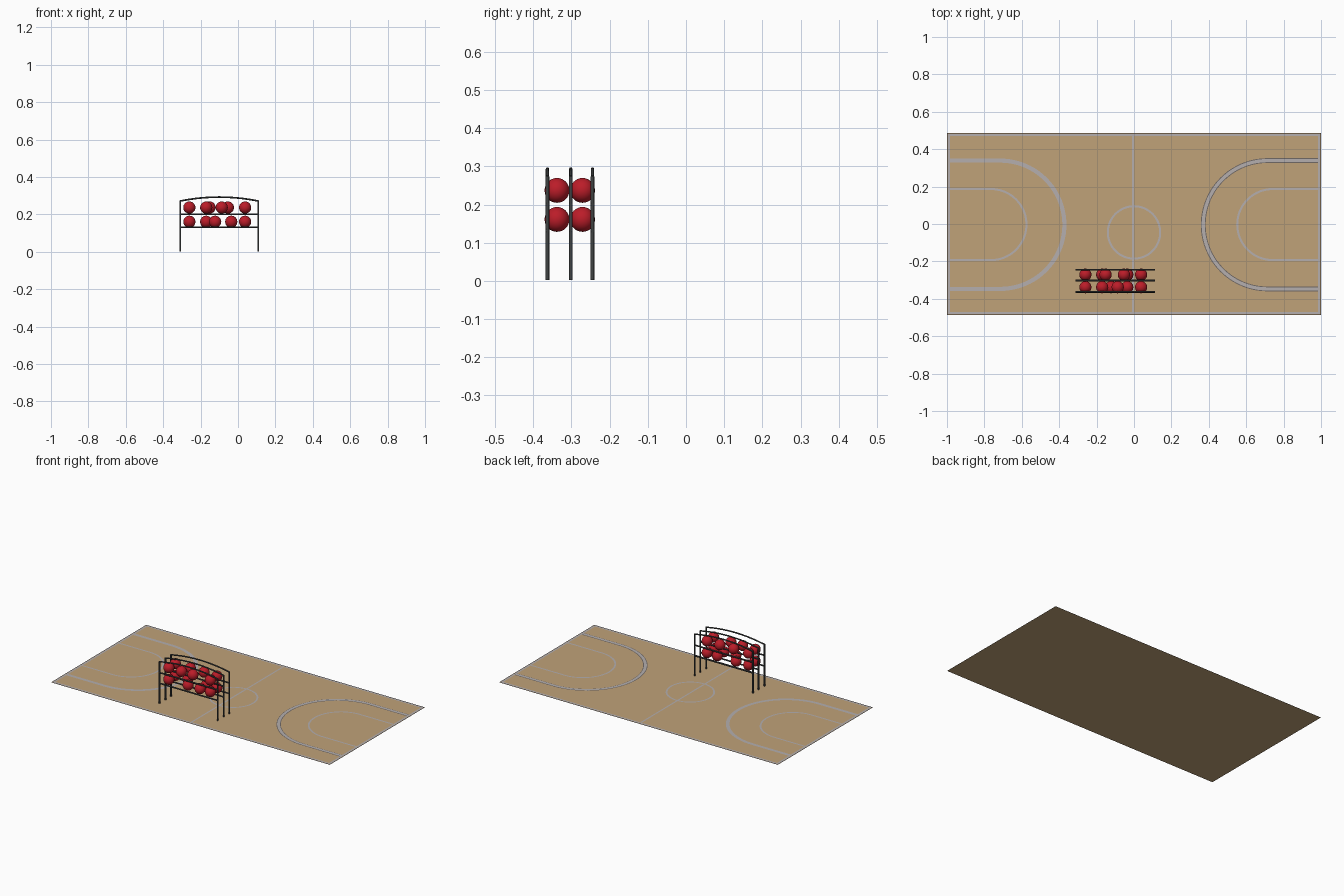
import bpy, math
from math import sin, cos, pi
from mathutils import Vector

if "Cube" in bpy.data.objects:
    bpy.data.objects.remove(bpy.data.objects["Cube"])


def mat(name, col):
    m = bpy.data.materials.new(name)
    m.diffuse_color = (*col, 1)
    m.use_nodes = True
    m.node_tree.nodes["Principled BSDF"].inputs["Base Color"].default_value = m.diffuse_color
    return m


WOOD = mat("wood", (0.53, 0.36, 0.19))
PAINT = mat("line_paint", (0.46, 0.43, 0.43))
EDGE = mat("line_edge", (0.16, 0.14, 0.13))
METAL = mat("dark_metal", (0.05, 0.055, 0.055))
RED = mat("red_ball", (0.5, 0.012, 0.022))


def mesh_obj(name, verts, faces, material):
    me = bpy.data.meshes.new(name)
    me.from_pydata(verts, [], faces)
    me.materials.append(material)
    ob = bpy.data.objects.new(name, me)
    bpy.context.collection.objects.link(ob)
    return ob


def ribbon(name, path, width, material=PAINT, z=0.0015, closed=False):
    """Flat painted strip following a 2D path, with mitred corners."""
    pts = [Vector(p) for p in path]
    n = len(pts)
    verts = []
    for i, p in enumerate(pts):
        a = pts[i - 1] if (closed or i > 0) else p
        b = pts[(i + 1) % n] if (closed or i < n - 1) else p
        d1 = (p - a).normalized() if a != p else (b - p).normalized()
        d2 = (b - p).normalized() if b != p else d1
        n1, n2 = Vector((-d1.y, d1.x)), Vector((-d2.y, d2.x))
        m = (n1 + n2).normalized()
        m *= width / 2 / m.dot(n1)
        verts += [(*(p + m), z), (*(p - m), z)]
    faces = []
    for i in range(n if closed else n - 1):
        j = (i + 1) % n
        faces.append((2 * i, 2 * i + 1, 2 * j + 1, 2 * j))
    return mesh_obj(name, verts, faces, material)


def u_path(side, x_end, xc, yc, r, steps=40):
    """Two straights joined by a half circle; side is -1 left, 1 right."""
    arc = [(xc - side * r * cos(t), yc + r * sin(t))
           for t in (-pi / 2 + pi * i / steps for i in range(steps + 1))]
    return [(x_end, yc - r)] + arc + [(x_end, yc + r)]


def rect(x, y):
    return [(-x, -y), (x, -y), (x, y), (-x, y)]


def tube(name, path, r):
    cu = bpy.data.curves.new(name, 'CURVE')
    cu.dimensions = '3D'
    cu.bevel_depth = r
    cu.bevel_resolution = 2
    cu.use_fill_caps = True
    sp = cu.splines.new('POLY')
    sp.points.add(len(path) - 1)
    for p, co in zip(sp.points, path):
        p.co = (*co, 1)
    cu.materials.append(METAL)
    ob = bpy.data.objects.new(name, cu)
    bpy.context.collection.objects.link(ob)
    bpy.ops.object.select_all(action='DESELECT')
    bpy.context.view_layer.objects.active = ob
    ob.select_set(True)
    bpy.ops.object.convert(target='MESH')
    bpy.ops.object.shade_smooth_by_angle(angle=math.radians(50))


# Court floor and its painted markings
mesh_obj("court_floor", [(*p, 0) for p in rect(1, 0.487)], [(0, 1, 2, 3)], WOOD)
ribbon("court_edge", rect(0.998, 0.485), 0.004, EDGE, closed=True)
ribbon("border_line", rect(0.989, 0.476), 0.012, closed=True)
ribbon("centre_line", [(-0.005, -0.476), (-0.005, 0.476)], 0.010)
ribbon("centre_circle", [(0.14 * cos(2 * pi * i / 64), -0.045 + 0.14 * sin(2 * pi * i / 64))
                         for i in range(64)], 0.011, closed=True)
ribbon("left_outer_arc", u_path(-1, -0.985, -0.715, -0.004, 0.343), 0.022)
ribbon("right_outer_arc_edge", u_path(1, 0.985, 0.713, -0.004, 0.343), 0.026, EDGE, 0.001)
ribbon("right_outer_arc", u_path(1, 0.983, 0.713, -0.004, 0.343), 0.017, z=0.002)
ribbon("left_key", u_path(-1, -0.985, -0.765, -0.003, 0.19), 0.011)
ribbon("right_key", u_path(1, 0.985, 0.742, -0.003, 0.19), 0.011)

# Ball rack: three arched frames, each with two rails
X0, X1 = -0.309, 0.108
for label, y in (("front", -0.363), ("middle", -0.302), ("back", -0.245)):
    arch = []
    for i in range(11):
        t = i / 10
        arch.append((X0 + (X1 - X0) * t, y, 0.272 + 0.021 * 4 * t * (1 - t)))
    tube(label + "_top_arch", arch, 0.0045)
    for side, x in (("left", X0), ("right", X1)):
        tube(f"{label}_{side}_leg", [(x, y, 0.002), (x, y, 0.274)], 0.005)
    for level, z in (("lower", 0.132), ("upper", 0.201)):
        tube(f"{label}_{level}_rail", [(X0 - 0.004, y, z), (X1 + 0.004, y, z)], 0.0048)

# Balls on the rack: (y, z) of the row, then x positions
rows = {
    "upper_front": (-0.338, 0.237, (-0.26, -0.17, -0.087, 0.038)),
    "upper_back": (-0.271, 0.237, (-0.26, -0.152, -0.054, 0.038)),
    "lower_front": (-0.338, 0.161, (-0.26, -0.122, -0.036, 0.038)),
    "lower_back": (-0.271, 0.161, (-0.26, -0.17, -0.036, 0.038)),
}
for label, (y, z, xs) in rows.items():
    for i, x in enumerate(xs):
        bpy.ops.mesh.primitive_uv_sphere_add(segments=32, ring_count=16, radius=0.0325,
                                             location=(x, y, z))
        ob = bpy.context.object
        ob.name = f"{label}_ball_{i + 1}"
        ob.data.materials.append(RED)
        bpy.ops.object.shade_smooth()
